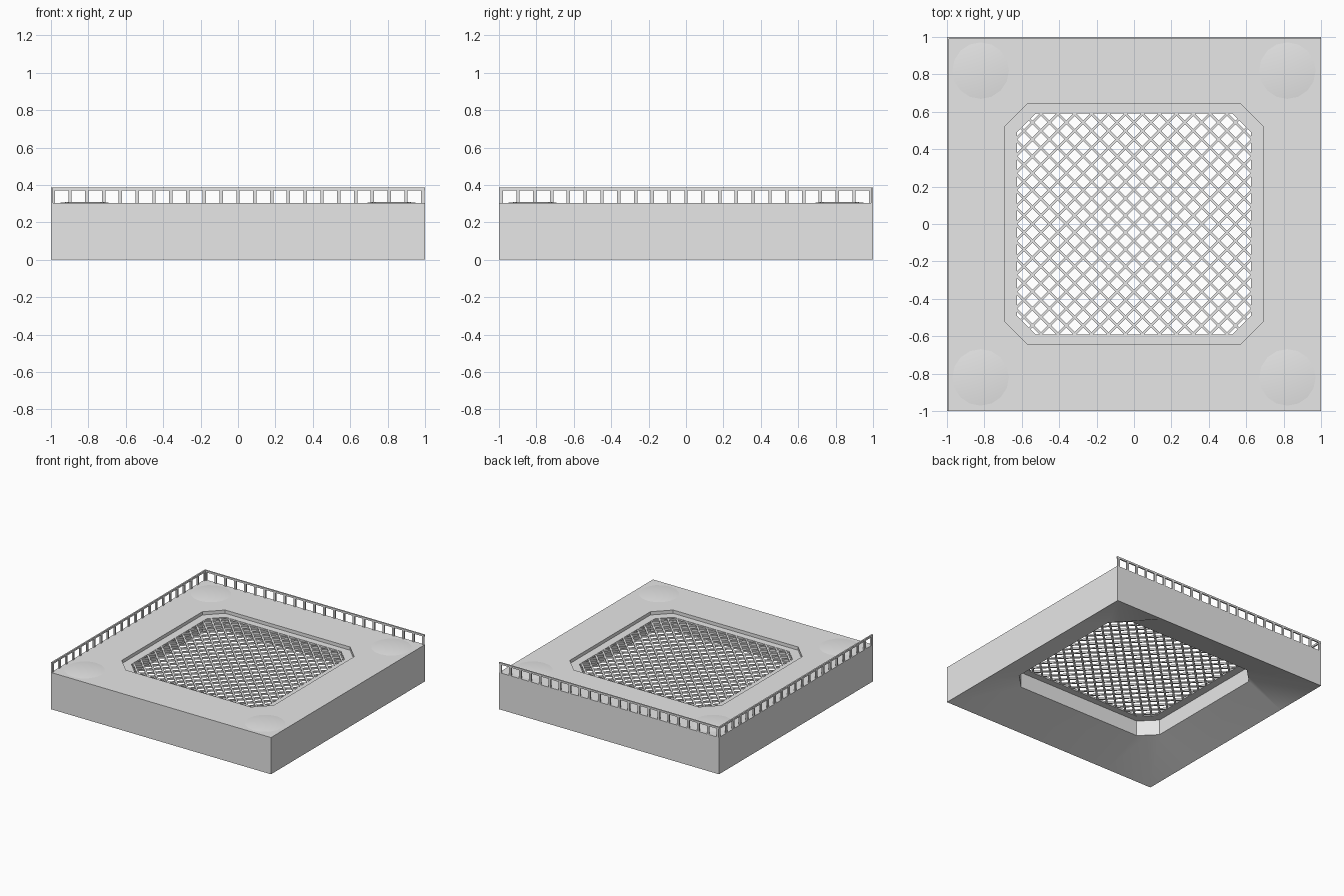
import bpy, bmesh, math

if "Cube" in bpy.data.objects:
    bpy.data.objects.remove(bpy.data.objects["Cube"])

grey = bpy.data.materials.new("plain grey")
grey.diffuse_color = (0.8, 0.8, 0.8, 1)
grey.use_nodes = True
grey.node_tree.nodes["Principled BSDF"].inputs["Base Color"].default_value = grey.diffuse_color


def finish(name, bm, smooth=False):
    bmesh.ops.recalc_face_normals(bm, faces=bm.faces[:])
    me = bpy.data.meshes.new(name)
    bm.to_mesh(me)
    bm.free()
    me.materials.append(grey)
    ob = bpy.data.objects.new(name, me)
    bpy.context.collection.objects.link(ob)
    if smooth:
        bpy.ops.object.select_all(action='DESELECT')
        ob.select_set(True)
        bpy.context.view_layer.objects.active = ob
        bpy.ops.object.shade_smooth_by_angle(angle=math.radians(35))
    return ob


def quadrants(pts):
    """Mirror three first-quadrant points into a 12-point loop."""
    flip = [(x, y) for x, y in reversed(pts)]
    return (pts + [(-x, y) for x, y in flip] + [(-x, -y) for x, y in pts]
            + [(x, -y) for x, y in flip])


def octagon(hx, hy, c):
    return quadrants([(hx, hy - c), (hx - c / 2, hy - c / 2), (hx - c, hy)])


def loft(name, loops, smooth=False):
    """Join (outline, z) loops into a closed ring-shaped solid."""
    bm = bmesh.new()
    rows = [[bm.verts.new((x, y, z)) for x, y in pts] for pts, z in loops]
    for a, b in zip(rows, rows[1:] + rows[:1]):
        for i in range(len(a)):
            j = (i + 1) % len(a)
            bm.faces.new((a[i], a[j], b[j], b[i]))
    return finish(name, bm, smooth)


def box(bm, x0, x1, y0, y1, z0, z1):
    vs = bmesh.ops.create_cube(bm, size=1)["verts"]
    for v in vs:
        v.co = (x1 if v.co.x > 0 else x0, y1 if v.co.y > 0 else y0,
                z1 if v.co.z > 0 else z0)


# Slab with a chamfered opening and a sloping hollow underside
square = quadrants([(1, 0.525), (1, 1), (0.565, 1)])
opening = octagon(0.69, 0.645, 0.122)
loft("slab", [(square, 0), (square, 0.302), (opening, 0.302), (opening, 0.134)], True)

# Recessed lip around the opening
lip_out = octagon(0.692, 0.647, 0.122)
lip_in = octagon(0.625, 0.59, 0.1)
loft("opening_lip", [(lip_out, 0.26), (lip_out, 0.275), (lip_in, 0.275), (lip_in, 0.26)])

# Very low mounds near the slab corners
bm = bmesh.new()
for sx in (-1, 1):
    for sy in (-1, 1):
        vs = bmesh.ops.create_cone(bm, cap_ends=True, segments=16, radius1=0.16,
                                   radius2=0.09, depth=0.008)["verts"]
        bmesh.ops.translate(bm, verts=vs, vec=(sx * 0.82, sy * 0.82, 0.305))
finish("corner_mounds", bm, True)


# Diagonal grating bars, clipped to the lip
def clip(px, py, dx, dy, hx, hy, c):
    t0, t1 = -9.0, 9.0
    planes = [(1, 0, hx), (-1, 0, hx), (0, 1, hy), (0, -1, hy)]
    planes += [(a, b, hx + hy - c) for a in (-1, 1) for b in (-1, 1)]
    for nx, ny, lim in planes:
        slope = nx * dx + ny * dy
        room = lim - nx * px - ny * py
        if abs(slope) < 1e-6:
            if room < 0:
                return None
        elif slope > 0:
            t1 = min(t1, room / slope)
        else:
            t0 = max(t0, room / slope)
    return (t0, t1) if t1 - t0 > 0.02 else None


bm = bmesh.new()
r = math.sqrt(0.5)
half = 0.007
for side in (-1, 1):
    dx, dy = r, side * r
    nx, ny = -dy, dx
    for k in range(-14, 15):
        px, py = nx * k * 0.064, ny * k * 0.064
        span = clip(px, py, dx, dy, 0.635, 0.6, 0.1)
        if not span:
            continue
        vs = bmesh.ops.create_cube(bm, size=1)["verts"]
        for v in vs:
            t = span[1] if v.co.x > 0 else span[0]
            w = half if v.co.y > 0 else -half
            v.co = (px + dx * t + nx * w, py + dy * t + ny * w,
                    0.273 if v.co.z > 0 else 0.261)
finish("grating", bm)

# Railings along the back and left edges
for name, along_x in (("back_railing", True), ("left_railing", False)):
    bm = bmesh.new()
    spans = [(-1, 1, 0.37, 0.385)]
    for i in range(23):
        c = -0.988 + i * 1.976 / 22
        spans.append((c - 0.009, c + 0.009, 0.3, 0.372))
    for a, b, z0, z1 in spans:
        if along_x:
            box(bm, a, b, 0.988, 1.0, z0, z1)
        else:
            box(bm, -1.0, -0.988, a, b, z0, z1)
    finish(name, bm)
